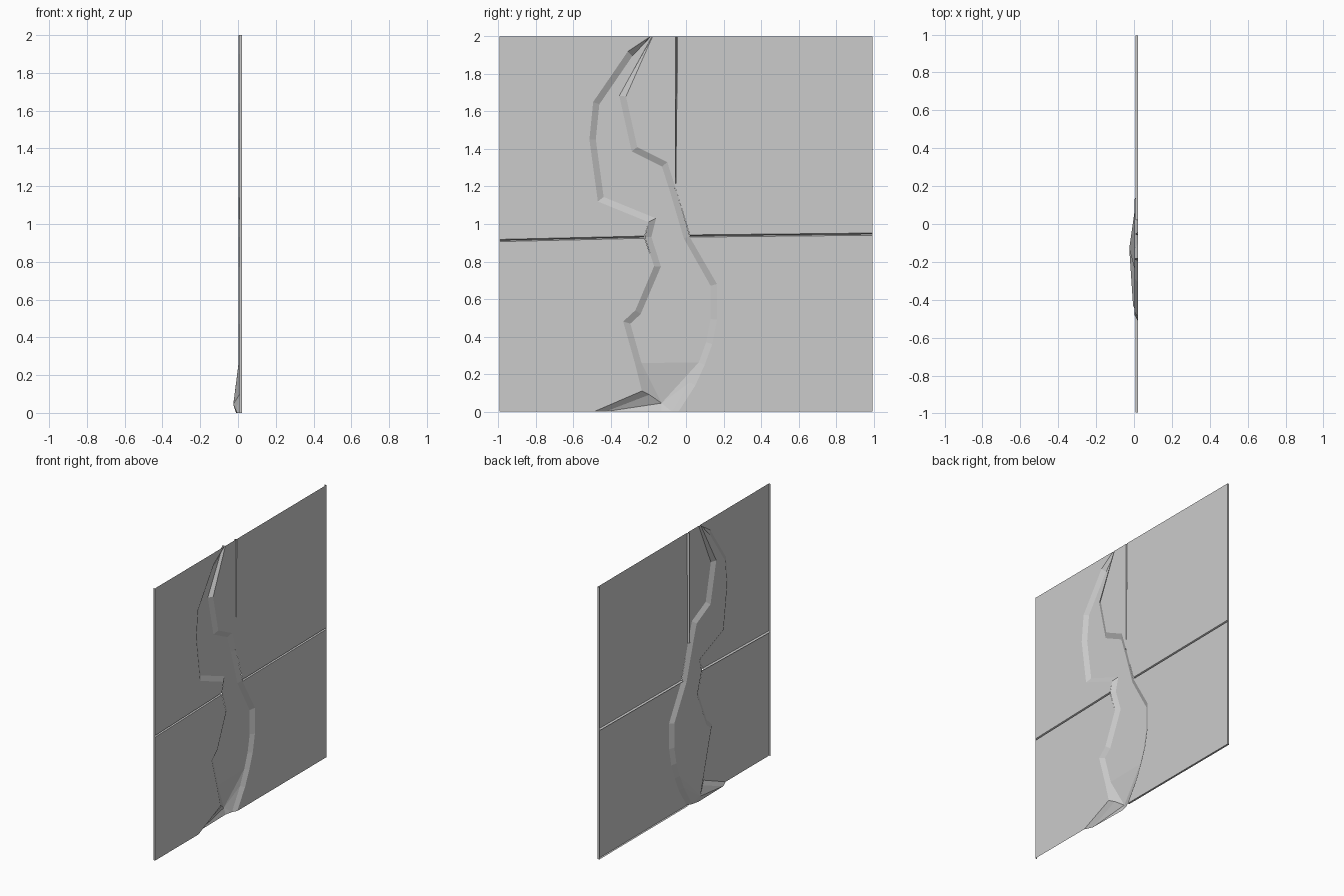
import bpy, bmesh
from mathutils import Vector

if "Cube" in bpy.data.objects:
    bpy.data.objects.remove(bpy.data.objects["Cube"])

FACE, FLOOR, LIP = 0.022, 0.003, 0.008   # x of panel face, channel floor, groove bottom
W, H = 0.994, 2.0

# channel banks as (y, z), top to bottom
left = [(-.19, 2), (-.31, 1.92), (-.495, 1.65), (-.515, 1.45), (-.47, 1.12), (-.2, 1.01),
        (-.22, .93), (-.17, .775), (-.27, .54), (-.335, .48), (-.27, .25), (-.235, .11), (-.49, 0)]
right = [(-.178, 2), (-.32, 1.68), (-.26, 1.41), (-.10, 1.33), (-.055, 1.19), (.02, .936),
         (.165, .68), (.165, .49), (.14, .36), (.10, .25), (.05, .14), (-.04, 0)]


def make(name, polys):
    """Build one object from polygons of (x, y, z) points."""
    bm = bmesh.new()
    for p in polys:
        bm.faces.new([bm.verts.new(v) for v in p])
    bmesh.ops.remove_doubles(bm, verts=bm.verts, dist=1e-5)
    bmesh.ops.triangulate(bm, faces=[f for f in bm.faces if len(f.verts) > 4])
    for f in bm.faces:                      # visible side faces +x
        f.normal_update()
        if f.normal.x < -1e-6:
            f.normal_flip()
    me = bpy.data.meshes.new(name)
    bm.to_mesh(me)
    bm.free()
    ob = bpy.data.objects.new(name, me)
    bpy.context.collection.objects.link(ob)


def at(x, pts):
    return [(x, y, z) for y, z in pts]


def inset(chain, side, d=.034):
    """Mitred offset of a bank towards the channel; the ends are set by hand."""
    out = []
    for a, b, c in zip(chain, chain[1:], chain[2:]):
        u, v = (Vector(b) - Vector(a)).normalized(), (Vector(c) - Vector(b)).normalized()
        n1, n2 = Vector((-u.y, u.x)), Vector((-v.y, v.x))
        p = Vector(b) + side * d * (n1 + n2) / (1 + n1.dot(n2))
        out.append((FLOOR, p.x, p.y))
    return out


# recessed channel: sloped banks, flat floor, bulge at the foot
li = [(FLOOR, -.187, 2)] + inset(left, 1) + [(-.005, -.43, 0)]
ri = [(FLOOR, -.181, 2)] + inset(right, -1) + [(FLOOR, -.075, 0)]
polys = []
for outer, inner in ((at(FACE, left), li), (at(FACE, right), ri)):
    for i in range(len(outer) - 1):
        polys.append([outer[i], outer[i + 1], inner[i + 1], inner[i]])
polys.append(li[:-2] + ri[:-2][::-1])
ring = li[-3:] + [(-.01, -.13, 0)] + ri[-3:][::-1]
deep = (-.025, -.13, .045)
for a, b in zip(ring, ring[1:] + ring[:1]):
    polys.append([a, b, deep])
make("channel", polys)

# flat panels around the channel
g = .006                                    # half groove width
vy, hl, hr = -.05, (.912, .93), (.936, .946)  # groove positions
panels = {
    "panel_upper_left": [(-W, H)] + left[:6] + [(left[6][0], hl[1] + g), (-W, hl[0] + g)],
    "panel_lower_left": [(-W, hl[0] - g), (left[6][0], hl[1] - g)] + left[7:] + [(-W, 0)],
    "panel_upper_middle": right[:5] + [(vy - g, H)],
    "panel_upper_right": [(vy + g, H), right[4], (.02, hr[0] + g), (W, hr[1] + g), (W, H)],
    "panel_lower_right": [(.02, hr[0] - g), (W, hr[1] - g), (W, 0), right[-1]] + right[6:-1][::-1],
}
for name, pts in panels.items():
    make(name, [at(FACE, pts)])


# V-shaped grooves between panels
def groove(name, a, b, off):
    (ay, az), (by, bz), (oy, oz) = a, b, off
    mid = at(LIP, [a, b])
    make(name, [at(FACE, [(ay + s * oy, az + s * oz), (by + s * oy, bz + s * oz)]) + mid[::-1]
                for s in (1, -1)])


groove("groove_vertical", (vy, H), right[4], (g, 0))
groove("groove_left", (-W, hl[0]), left[6], (0, g))
groove("groove_right", right[5], (W, hr[1]), (0, g))


# thin returned lips on the outer edges
def lip(name, a, b):
    make(name, [at(FACE, [a, b]) + at(LIP, [b, a])])


lip("lip_left", (-W, 0), (-W, H))
lip("lip_right", (W, 0), (W, H))
lip("lip_bottom", (-.04, 0), (W, 0))
